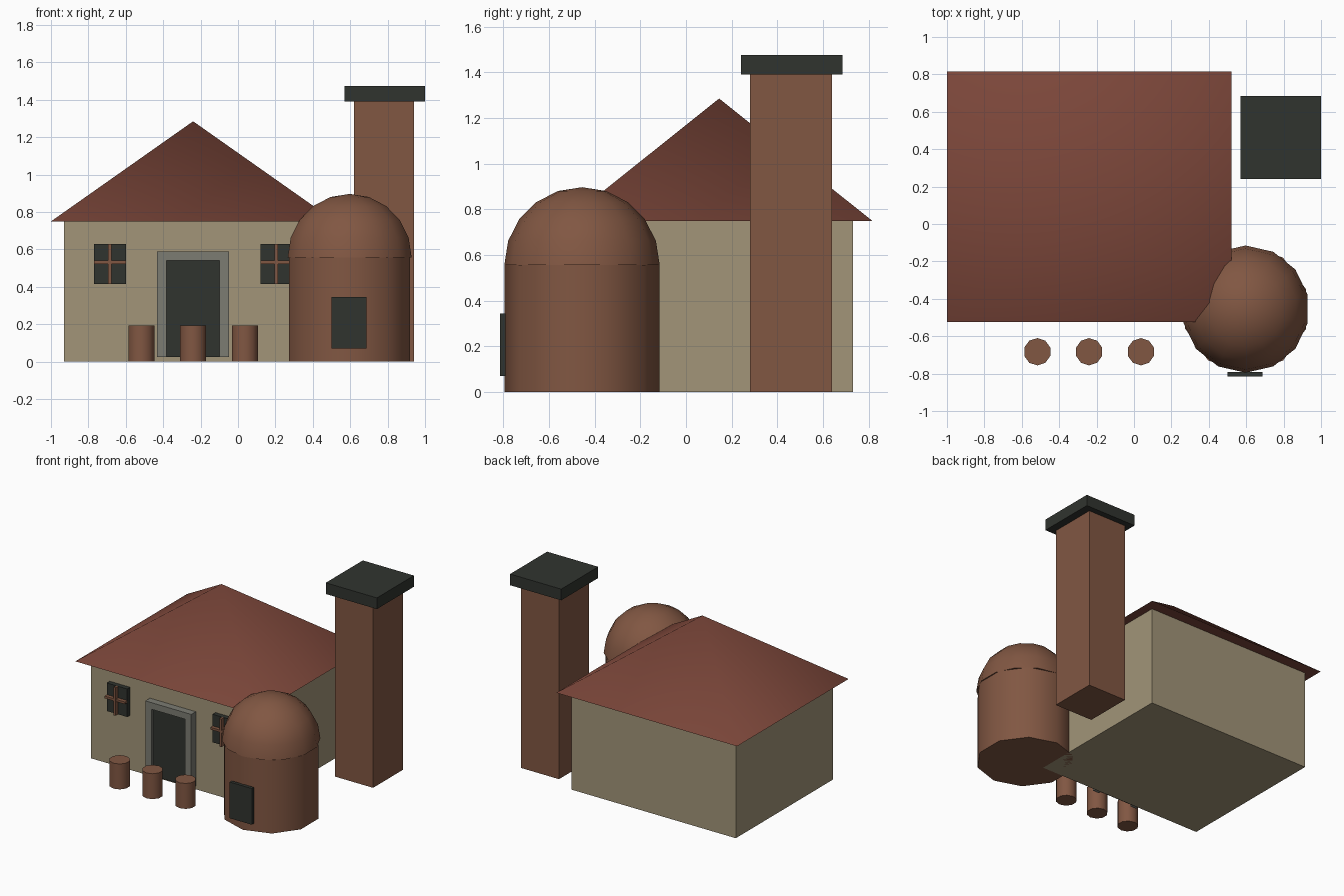
import bpy, bmesh, math

if "Cube" in bpy.data.objects:
    bpy.data.objects.remove(bpy.data.objects["Cube"])


def material(name, rgb):
    m = bpy.data.materials.new(name)
    m.diffuse_color = (*rgb, 1)
    m.use_nodes = True
    m.node_tree.nodes["Principled BSDF"].inputs["Base Color"].default_value = m.diffuse_color
    return m


PLASTER = material("plaster", (0.36, 0.30, 0.19))
TILE = material("roof_tile", (0.20, 0.062, 0.042))
BRICK = material("brown_brick", (0.22, 0.095, 0.055))
DARK = material("dark", (0.030, 0.034, 0.028))
STONE = material("stone", (0.20, 0.20, 0.17))


def finish(name, bm, mat, smooth_angle=None):
    bmesh.ops.recalc_face_normals(bm, faces=bm.faces)
    me = bpy.data.meshes.new(name)
    bm.to_mesh(me)
    bm.free()
    ob = bpy.data.objects.new(name, me)
    bpy.context.collection.objects.link(ob)
    me.materials.append(mat)
    if smooth_angle:
        bpy.ops.object.select_all(action='DESELECT')
        ob.select_set(True)
        bpy.context.view_layer.objects.active = ob
        bpy.ops.object.shade_smooth_by_angle(angle=math.radians(smooth_angle))
    return ob


def box(name, x, y, z, mat):
    """Box from (min, max) pairs."""
    bm = bmesh.new()
    bmesh.ops.create_cube(bm, size=1)
    for v in bm.verts:
        for i, (lo, hi) in enumerate((x, y, z)):
            v.co[i] = lo if v.co[i] < 0 else hi
    return finish(name, bm, mat)


def lathe(name, centre, profile, sides, mat, angle, turn=0.0, stretch=(1, 1)):
    """Closed turned solid; first corner faces +y. Radius 0 ends in a point."""
    bm = bmesh.new()
    rings = []
    for r, z in profile:
        n = sides if r > 0 else 1
        ring = []
        for k in range(n):
            a = turn + 2 * math.pi * k / sides
            ring.append(bm.verts.new((centre[0] + r * stretch[0] * math.sin(a),
                                      centre[1] + r * stretch[1] * math.cos(a), z)))
        rings.append(ring)
    for a, b in zip(rings, rings[1:]):
        for k in range(sides):
            j = (k + 1) % sides
            if len(b) == 1:
                bm.faces.new((a[k], a[j], b[0]))
            else:
                bm.faces.new((a[k], a[j], b[j], b[k]))
    for ring in (rings[0], rings[-1]):
        if len(ring) > 1:
            bm.faces.new(ring)
    return finish(name, bm, mat, angle)


# House body and pyramid roof
HX, HY = -0.24, 0.145
FRONT = -0.44
box("house_walls", (-0.93, 0.45), (FRONT, 0.73), (0, 0.75), PLASTER)
lathe("roof", (HX, HY), [(math.sqrt(2), 0.75), (0, 1.285)], 4, TILE, 60,
      turn=math.pi / 4, stretch=(0.76, 0.67))

# Door with stone surround
box("door", (HX - 0.145, HX + 0.145), (-0.475, FRONT), (0.025, 0.54), DARK)
for side, s in (("left", -1), ("right", 1)):
    xs = sorted((HX + s * 0.142, HX + s * 0.193))
    box(f"door_post_{side}", xs, (-0.495, FRONT), (0.025, 0.54), STONE)
box("door_lintel", (HX - 0.193, HX + 0.193), (-0.495, FRONT), (0.54, 0.59), STONE)

# Windows with crossed bars
for side, s in (("left", -1), ("right", 1)):
    x = HX + s * 0.445
    box(f"window_{side}", (x - 0.086, x + 0.086), (-0.475, FRONT), (0.415, 0.628), DARK)
    box(f"window_upright_{side}", (x - 0.009, x + 0.009), (-0.505, -0.47), (0.415, 0.628), BRICK)
    box(f"window_crossbar_{side}", (x - 0.086, x + 0.086), (-0.503, -0.47), (0.523, 0.54), BRICK)

# Chimney
box("chimney", (0.62, 0.94), (0.28, 0.64), (0, 1.39), BRICK)
box("chimney_cap", (0.57, 1.0), (0.24, 0.685), (1.39, 1.475), DARK)

# Domed oven with hatch
OVEN = (0.597, -0.455)
R, Z = 0.34, 0.557
lathe("oven_drum", OVEN, [(R, 0), (R, Z)], 10, BRICK, 40)
arc = [(R * math.cos(math.radians(18 * i)), Z + R * math.sin(math.radians(18 * i)))
       for i in range(5)]
lathe("oven_dome", OVEN, arc + [(0, Z + R)], 14, BRICK, 40)
box("oven_hatch", (0.5, 0.687), (-0.815, -0.79), (0.07, 0.345), DARK)

# Row of small barrels in front
for i in range(3):
    lathe(f"barrel_{i + 1}", (HX + (i - 1) * 0.277, -0.683), [(0.073, 0), (0.073, 0.193)],
          10, BRICK, 40)
